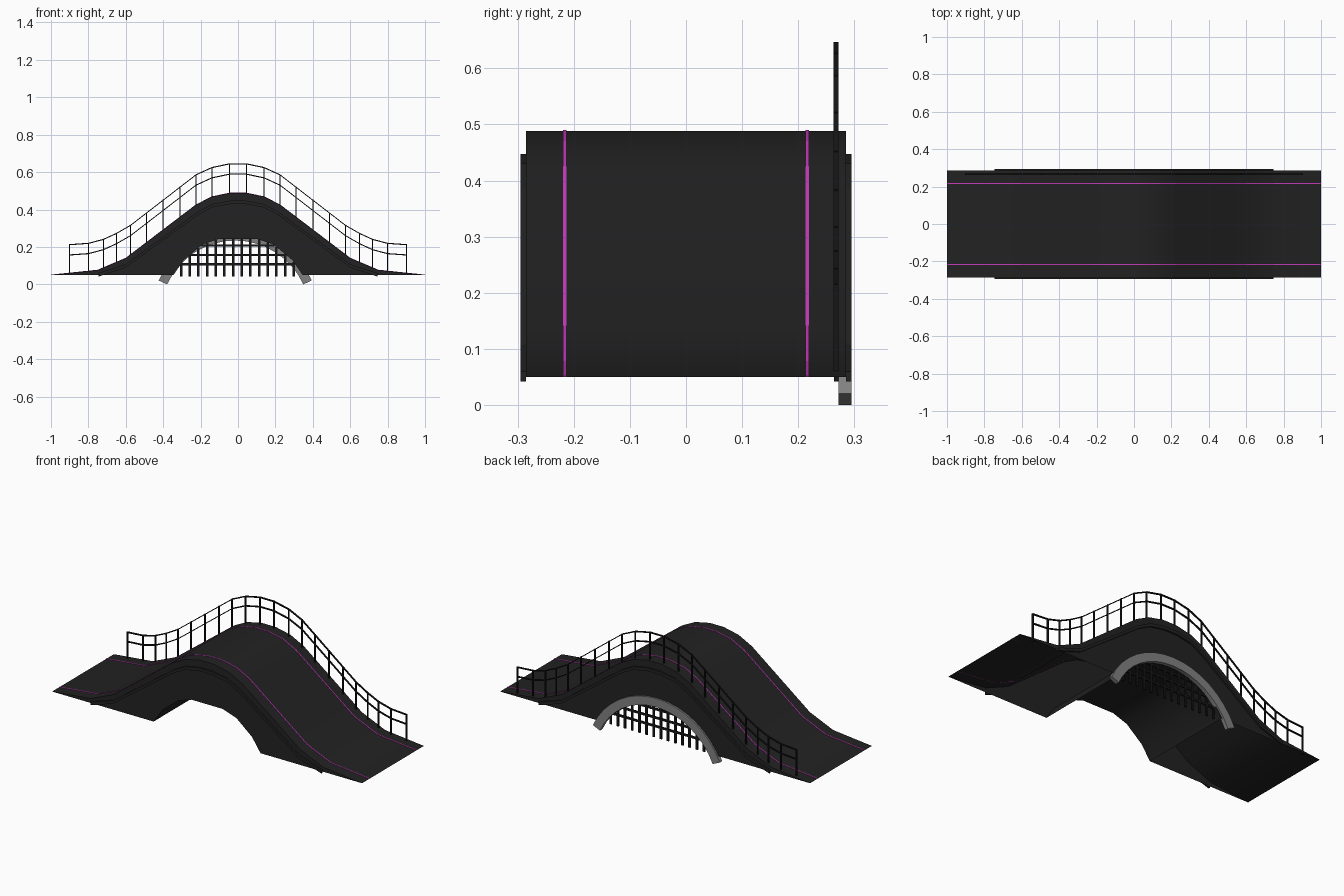
import bpy, bmesh, math

cube = bpy.data.objects.get("Cube")
if cube:
    bpy.data.objects.remove(cube)


def material(name, rgb):
    m = bpy.data.materials.new(name)
    m.use_nodes = True
    m.diffuse_color = (*rgb, 1)
    m.node_tree.nodes["Principled BSDF"].inputs["Base Color"].default_value = (*rgb, 1)
    return m


ASPHALT = material("dark asphalt", (0.016, 0.016, 0.016))
IRON = material("black iron", (0.008, 0.008, 0.008))
STONE = material("grey stone", (0.22, 0.22, 0.22))
MAGENTA = material("magenta paint", (0.55, 0.045, 0.5))


def finish(name, bm, mat, smooth=False):
    mesh = bpy.data.meshes.new(name)
    bm.to_mesh(mesh)
    bm.free()
    mesh.materials.append(mat)
    ob = bpy.data.objects.new(name, mesh)
    bpy.context.collection.objects.link(ob)
    if smooth:
        bpy.ops.object.select_all(action='DESELECT')
        ob.select_set(True)
        bpy.context.view_layer.objects.active = ob
        bpy.ops.object.shade_smooth_by_angle(angle=math.radians(30))
    return ob


def mirrored(half):
    """Full left-to-right profile from its right half, listed outside in."""
    return [(-x, z) for x, z in half] + [(x, z) for x, z in reversed(half)]


def shift(points, dz):
    return [(x, z + dz) for x, z in points]


def height(points, x):
    for (xa, za), (xb, zb) in zip(points, points[1:]):
        if xa <= x <= xb:
            return za + (zb - za) * (x - xa) / (xb - xa)
    return points[0][1]


def ring(bm, points, y):
    return [bm.verts.new((x, y, z)) for x, z in points]


def skin(bm, a, b):
    for i in range(len(a) - 1):
        bm.faces.new((a[i], a[i + 1], b[i + 1], b[i]))


def add_band(bm, top, low, y0, y1):
    """Solid strip between two profiles, from y0 to y1."""
    t0, t1, l0, l1 = (ring(bm, p, y) for p in (top, low) for y in (y0, y1))
    skin(bm, t0, t1)
    skin(bm, l1, l0)
    skin(bm, l0, t0)
    skin(bm, t1, l1)
    bm.faces.new((t0[0], t1[0], l1[0], l0[0]))
    bm.faces.new((t0[-1], l0[-1], l1[-1], t1[-1]))
    bmesh.ops.recalc_face_normals(bm, faces=bm.faces)


def band(name, top, low, y0, y1, mat, smooth=False):
    bm = bmesh.new()
    add_band(bm, top, low, y0, y1)
    return finish(name, bm, mat, smooth)


def add_bar(bm, x0, x1, y0, y1, z0, z1):
    add_band(bm, [(x0, z1), (x1, z1)], [(x0, z0), (x1, z0)], y0, y1)


BASE, SIDE = 0.05, 0.285
deck = mirrored([(1, BASE), (0.75, 0.076), (0.6, 0.14), (0.225, 0.425), (0.14, 0.468), (0.045, 0.488)])
vault = mirrored([(0.345, BASE), (0.29, 0.13), (0.19, 0.213), (0.1, 0.243)])

# Hollow bridge: curved deck, tunnel vault and two side walls, open below
bm = bmesh.new()
skin(bm, ring(bm, deck, -SIDE), ring(bm, deck, SIDE))
finish("deck", bm, ASPHALT, True)

bm = bmesh.new()
skin(bm, ring(bm, vault, SIDE), ring(bm, vault, -SIDE))
finish("tunnel_vault", bm, ASPHALT, True)

for name, y in (("front_wall", -SIDE), ("back_wall", SIDE)):
    bm = bmesh.new()
    outline = deck + vault[::-1]
    loop = ring(bm, outline, y)
    bm.faces.new(loop if y > 0 else loop[::-1])
    finish(name, bm, ASPHALT)

# Raised trim along both walls
trim = mirrored([(0.745, 0.06), (0.6, 0.108), (0.215, 0.388), (0.135, 0.43), (0.043, 0.447)])
for name, y0, y1 in (("front_trim", -0.295, -SIDE), ("back_trim", SIDE, 0.295)):
    band(name, trim, shift(trim, -0.018), y0, y1, ASPHALT)

# Painted lane lines
for name, y in (("front_lane_line", -0.216), ("back_lane_line", 0.216)):
    band(name, shift(deck, 0.002), deck, y - 0.003, y + 0.003, MAGENTA)

# Stone arch framing the back opening
def arc(radius, steps=16, start=math.radians(24.5)):
    angles = [math.pi - start - (math.pi - 2 * start) * i / steps for i in range(steps + 1)]
    return [(-0.015 + radius * math.cos(a), -0.166 + radius * math.sin(a)) for a in angles]


band("stone_arch", arc(0.45), arc(0.4), 0.272, 0.295, STONE, True)

# Grille closing the back opening
bm = bmesh.new()
for i in range(14):
    x = -0.304 + i * 0.0463
    add_bar(bm, x - 0.0065, x + 0.0065, 0.264, 0.272, 0.042, height(vault, x))
for z in (0.107, 0.157, 0.207):
    reach = max(x / 200 for x in range(70) if height(vault, x / 200) >= z)
    add_bar(bm, -reach, reach, 0.264, 0.272, z - 0.006, z + 0.006)
finish("tunnel_grille", bm, IRON)

# Railing along the back edge
rail = mirrored([(0.9, 0.215), (0.8, 0.222), (0.72, 0.243), (0.65, 0.275), (0.575, 0.318),
                 (0.225, 0.588), (0.14, 0.627), (0.045, 0.647)])
for name, drop in (("top_rail", 0), ("middle_rail", -0.055)):
    line = shift(rail, drop)
    band(name, line, shift(line, -0.006), 0.263, 0.272, IRON)

bm = bmesh.new()
half = [0.9, 0.8, 0.72, 0.65, 0.575, 0.49, 0.4, 0.31, 0.225, 0.14, 0.045]
for x in half + [-x for x in half]:
    add_bar(bm, x - 0.003, x + 0.003, 0.263, 0.272, height(deck, x) - 0.01, height(rail, x))
finish("railing_posts", bm, IRON)
